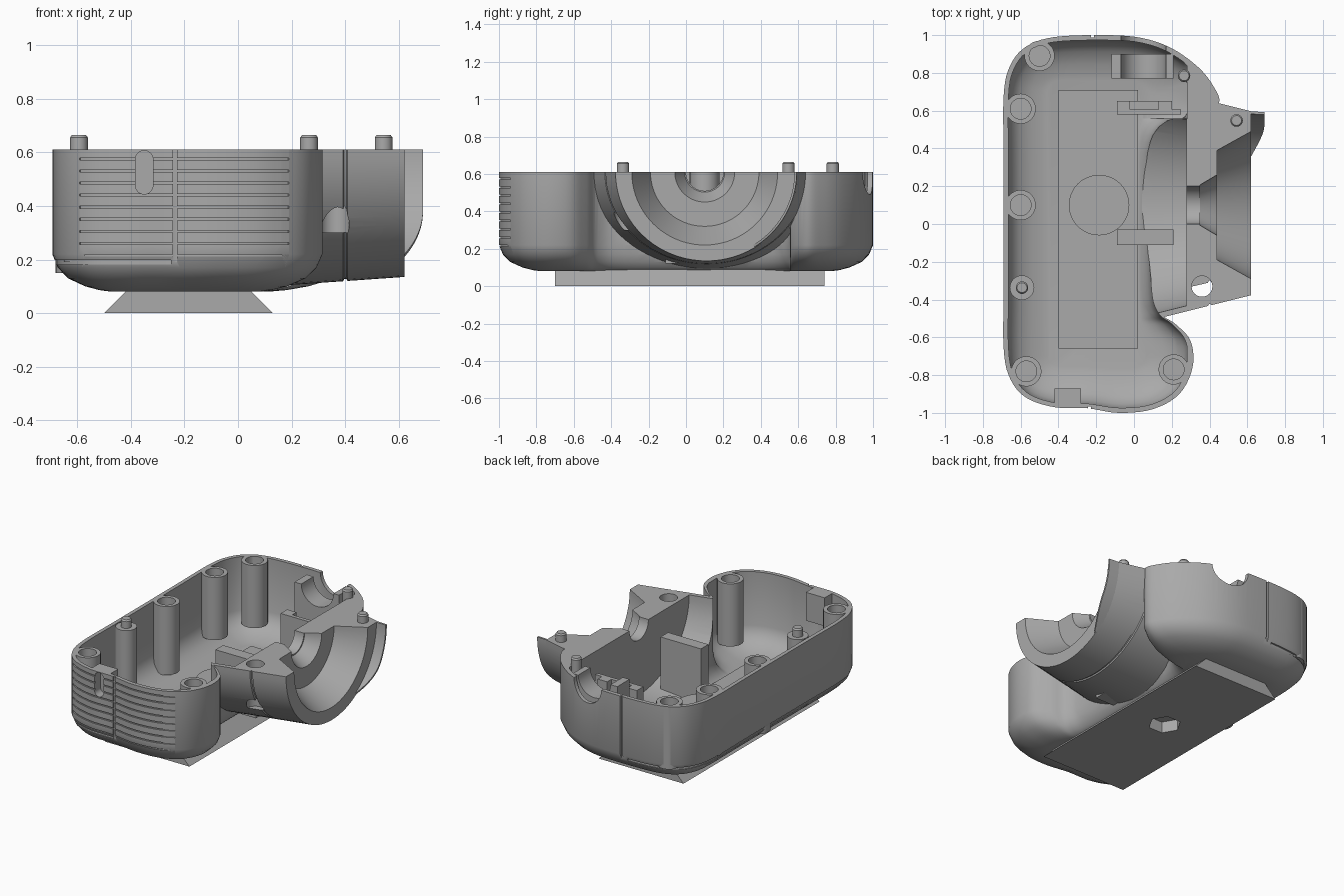
import bpy, bmesh, math
from mathutils import Vector

cube = bpy.data.objects.get("Cube")
if cube:
    bpy.data.objects.remove(cube, do_unlink=True)

RIM = 0.61            # height of the open rim
AXIS_Y = 0.11         # lens axis

grey = bpy.data.materials.new("plain grey")
grey.use_nodes = True
colour = (0.4, 0.4, 0.4, 1)
grey.diffuse_color = colour
grey.node_tree.nodes["Principled BSDF"].inputs["Base Color"].default_value = colour


def loft(name, rings):
    """Skin a list of equal rings and cap both ends."""
    bm = bmesh.new()
    rows = [[bm.verts.new(p) for p in ring] for ring in rings]
    n = len(rows[0])
    for a, b in zip(rows, rows[1:]):
        for i in range(n):
            j = (i + 1) % n
            bm.faces.new((a[i], a[j], b[j], b[i]))
    bm.faces.new(rows[0])
    bm.faces.new(rows[-1])
    bmesh.ops.recalc_face_normals(bm, faces=bm.faces)
    mesh = bpy.data.meshes.new(name)
    bm.to_mesh(mesh)
    bm.free()
    mesh.materials.append(grey)
    ob = bpy.data.objects.new(name, mesh)
    bpy.context.collection.objects.link(ob)
    return ob


def box(name, x0, x1, y0, y1, z0, z1):
    return loft(name, [[(x0, y0, z), (x1, y0, z), (x1, y1, z), (x0, y1, z)] for z in (z0, z1)])


def circle(r, n=32):
    return [(r * math.cos(i * math.tau / n), r * math.sin(i * math.tau / n)) for i in range(n)]


def rod(name, x, y, levels, n=32):
    """Upright turned part from (z, radius) levels."""
    return loft(name, [[(x + a, y + b, z) for a, b in circle(r, n)] for z, r in levels])


def boolean(target, others, op="DIFFERENCE"):
    for other in others:
        mod = target.modifiers.new(op.lower(), "BOOLEAN")
        mod.operation, mod.object, mod.solver = op, other, "EXACT"
        bpy.context.view_layer.objects.active = target
        bpy.ops.object.modifier_apply(modifier=mod.name)
        bpy.data.objects.remove(other, do_unlink=True)


def smooth_loop(points, steps=5):
    """Closed Catmull-Rom curve through the points."""
    pts = [Vector(p) for p in points]
    n, out = len(pts), []
    for i in range(n):
        a, b, c, d = (pts[(i + k) % n] for k in (-1, 0, 1, 2))
        for s in range(steps):
            t = s / steps
            out.append(0.5 * (2 * b + (c - a) * t + (2 * a - 5 * b + 4 * c - d) * t ** 2
                              + (3 * b - a - 3 * c + d) * t ** 3))
    return out


def core(p):
    return Vector((max(-0.4, min(0, p.x)), max(-0.7, min(0.7, p.y))))


# Body outline, from the middle of the lens side, round the back, to the grip
outline = smooth_loop([
    (.1, .1), (.1, .43), (.2, .55), (.36, .56), (.45, .64), (.42, .73), (.34, .83), (.2, .93),
    (.04, .985), (-.15, 1), (-.42, .99), (-.57, .94), (-.655, .84), (-.69, .68), (-.69, .3),
    (-.69, -.3), (-.69, -.66), (-.655, -.82), (-.57, -.92), (-.42, -.97), (-.25, -.975),
    (-.08, -1), (.1, -.98), (.24, -.9), (.31, -.76), (.3, -.62), (.22, -.53), (.14, -.47), (.1, -.33)])

# Height and inward shrink of the rounded underside
underside = [(.08, .75), (.086, .6), (.1, .42), (.13, .2), (.17, .07), (.22, 0)]


def body_ring(z, shrink, limit=9):
    pts = [core(p) + (p - core(p)) * (1 - shrink) for p in outline]
    return [(min(p.x, limit), p.y, z) for p in pts]


shell = loft("camera_shell", [body_ring(z, t) for z, t in underside + [(RIM, 0)]])


# Lens barrel: half rings along x, with a fine seam groove
def barrel_ring(x, inset, top=RIM):
    ry = .487 + (.62 - x) * .25 - inset
    rz = .475 + (.62 - x) * .07 - inset
    arc = [math.pi * i / 40 for i in range(41)]
    ring = [(x, AXIS_Y + ry * math.cos(a), RIM - rz * math.sin(a)) for a in arc]
    if top > RIM:
        ring += [(x, AXIS_Y - ry, top), (x, AXIS_Y + ry, top)]
    return ring


stations = [(-.05, 0), (.15, 0), (.392, 0), (.396, .008), (.404, .008), (.408, 0), (.62, 0)]
boolean(shell, [loft("barrel", [barrel_ring(x, i) for x, i in stations])], "UNION")

# Hollow interior
hollow = [body_ring(z + .03, min(t + .09, .8), .28) for z, t in underside + [(.7, 0)]]
barrel_hollow = [barrel_ring(x, .03, .8) for x in (-.1, .1, .279)]
boolean(shell, [loft("hollow", hollow), loft("barrel_hollow", barrel_hollow)])

# Lens bowl with stepped throat
bowl = [(.8, .49), (.62, .39), (.44, .29), (.439, .16), (.35, .107), (.349, .1), (.2, .1)]
boolean(shell, [loft("bowl", [[(x, .1 + a, RIM + b) for a, b in circle(r, 80)] for x, r in bowl])])


# Grip grooves and panel seams
def groove(points, z, depth, half):
    rings = []
    for p in points:
        n = (p - core(p)).normalized()
        a, b = p + n * .02, p - n * depth
        rings.append([(q.x, q.y, z + h) for q, h in ((a, -half), (a, half), (b, half), (b, -half))])
    return loft("groove", rings)


front = [p for p in outline if p.y < -.8 and -.6 < p.x < .2]
side = [p for p in outline if p.x < -.22]
cuts = [groove(front, .215 + .045 * i, .008, .004) for i in range(9)]
cuts.append(groove(side, .19, .02, .008))
cuts.append(box("front_seam", -.243, -.227, -1.1, -.966, .19, .7))
cuts.append(box("back_seam", -.228, -.212, .988, 1.1, .19, .7))
# Screw hole in the lens block
cuts.append(rod("screw_hole", .36, -.33, [(.3, .055), (.7, .055)]))
boolean(shell, cuts)


# Back port: half-round channel through the wall and its block
def channel():
    return loft("channel", [[(.05 + a, y, RIM + b) for a, b in circle(.12)] for y in (.7, 1.1)])


port_block = box("back_port_block", -.12, .21, .77, .9, .36, RIM)
for part in (shell, port_block):
    boolean(part, [channel()])


# Strap slot through the front wall into its box
def slot():
    pts = [(-.35 + a, .525 + b + (.048 if b > 0 else -.048)) for a, b in circle(.033)]
    return loft("slot", [[(x, y, z) for x, z in pts] for y in (-1.1, -.91)])


strap_box = box("strap_slot_box", -.42, -.28, -.955, -.87, .42, RIM)
for part in (shell, strap_box):
    boolean(part, [slot()])

# Hood lip on the left of the lens
hood_rings = []
for i in range(25):
    angle = math.radians(58 * i / 24)
    s = min(1, (1 - i / 24) * 2)
    edge = .621 + .069 * math.sin(s * math.pi / 2)
    hood_rings.append([(x, AXIS_Y + r * math.cos(angle), RIM - (r - .01) * math.sin(angle))
                       for x, r in ((.6, .472), (edge, .47), (edge, .482), (.6, .488))])
loft("lens_hood", hood_rings)

# Screw posts
for i, (x, y) in enumerate([(-.5, .89), (-.6, .61), (-.6, .1), (-.57, -.78), (.21, -.77)]):
    post = rod(f"screw_post_{i + 1}", x, y, [(.15 if y < .5 and x < -.59 else .19, .08), (RIM, .08)])
    boolean(post, [rod("bore", x, y, [(.35, .055), (.7, .055)])])

# Locating pegs, one on its own post
rod("peg_post", -.593, -.337, [(.15, .065), (RIM, .065)])
for i, (x, y) in enumerate([(-.593, -.337), (.265, .785), (.543, .548)]):
    rod(f"peg_{i + 1}", x, y, [(.55, .033), (.655, .033), (.665, .026)])

# Inner floor plate, boss and brackets
box("floor_plate", -.4, .02, -.66, .71, .09, .13)
rod("nut_boss", -.185, .1, [(.1, .16), (.2, .16)], 48)
box("inner_screen", -.09, .21, -.11, -.03, .12, .5)
box("bracket_wall", -.09, .25, .58, .605, .14, .48)
for i, x in enumerate((-.09, .13)):
    box(f"bracket_tab_{i + 1}", x, x + .07, .6, .65, .14, .48)
box("bracket_shelf", -.09, .2, .6, .65, .14, .36)

# Dovetail foot with a hexagonal nut pocket
foot = loft("dovetail_foot", [[(-.5, y, 0), (.13, y, 0), (.03, y, .1), (-.4, y, .1)] for y in (-.7, .74)])
boolean(foot, [rod("pocket", -.185, .07, [(-.1, .1), (.075, .1)], 6)])

# Smooth curved faces and keep the edges crisp
bpy.ops.object.select_all(action="DESELECT")
for ob in bpy.context.collection.objects:
    if ob.type == "MESH" and grey.name in ob.data.materials:
        ob.select_set(True)
        bpy.context.view_layer.objects.active = ob
bpy.ops.object.shade_smooth_by_angle(angle=math.radians(32))
